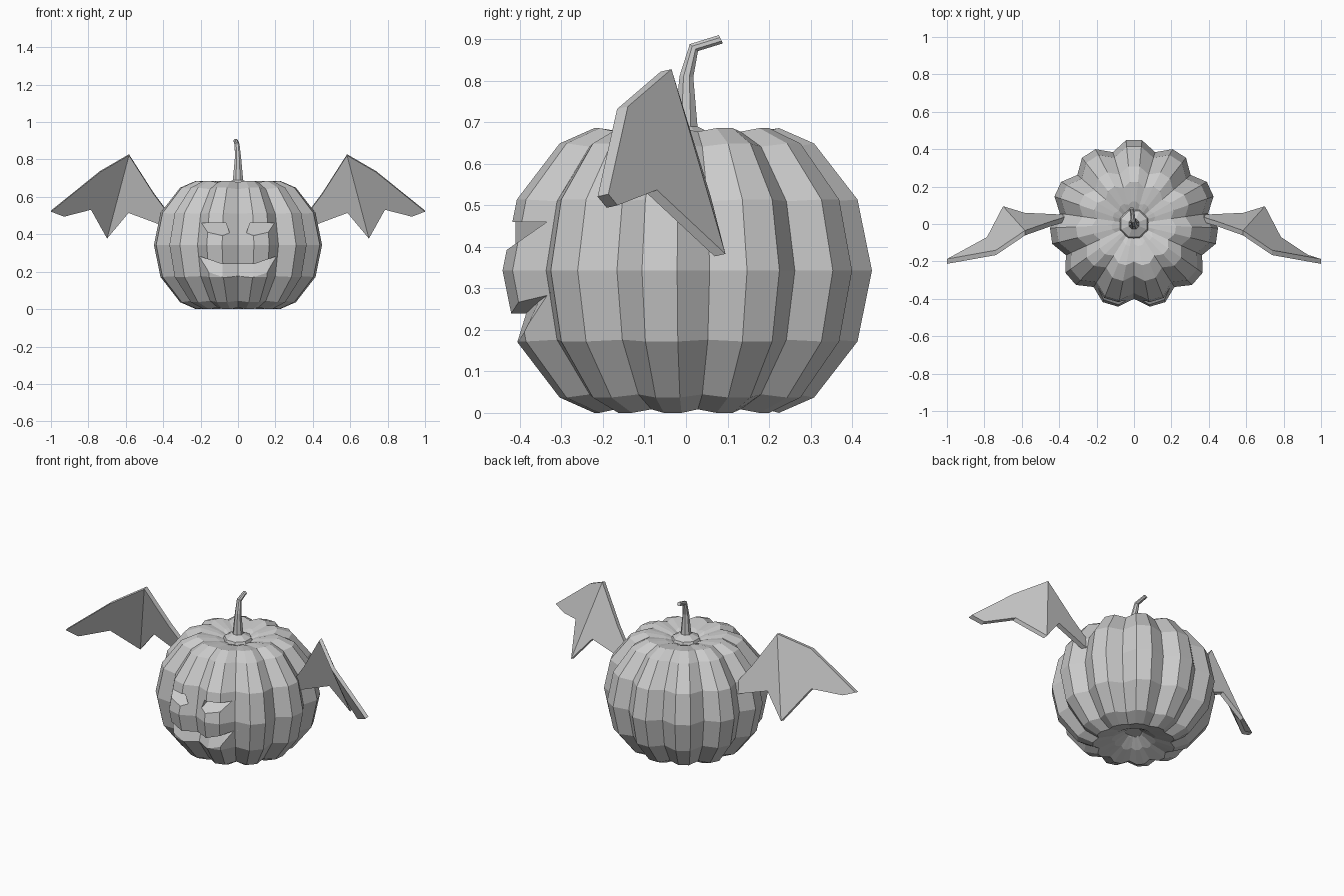
import bpy, bmesh, math
from mathutils import Vector

if "Cube" in bpy.data.objects:
    bpy.data.objects.remove(bpy.data.objects["Cube"])


def make(name, verts, faces):
    me = bpy.data.meshes.new(name)
    bm = bmesh.new()
    vs = [bm.verts.new(v) for v in verts]
    for f in faces:
        bm.faces.new([vs[i] for i in f])
    bmesh.ops.recalc_face_normals(bm, faces=bm.faces)
    bm.to_mesh(me)
    bm.free()
    ob = bpy.data.objects.new(name, me)
    bpy.context.collection.objects.link(ob)
    return ob


def loft(name, rings):
    """Skin equal-sized closed rings and cap both ends."""
    n = len(rings[0])
    verts = [v for r in rings for v in r]
    faces = [(a * n + k, a * n + (k + 1) % n, (a + 1) * n + (k + 1) % n, (a + 1) * n + k)
             for a in range(len(rings) - 1) for k in range(n)]
    faces.append(tuple(range(n)))
    faces.append(tuple(range((len(rings) - 1) * n, len(rings) * n)))
    return make(name, verts, faces)


# Ribbed body: 11 lobes, each with a valley and two crest points
profile = [(.05, .07), (.12, .03), (.225, 0), (.31, .037), (.415, .172), (.45, .343),
           (.415, .514), (.31, .649), (.225, .686), (.12, .67), (.05, .645)]
rings = []
for r, z in profile:
    ring = []
    for k in range(33):
        a = 2 * math.pi * k / 33
        s = .89 if k % 3 == 0 else 1
        zz = z if s == 1 else .343 + (z - .343) * .975
        ring.append((r * s * math.sin(a), -r * s * math.cos(a), zz))
    rings.append(ring)
body = loft("pumpkin_body", rings)

# Carved face: wedge cutters for the eyes and the grin
cutters = []
for s in (1, -1):
    sections = [[(s * xb, -.335, .46), (s * xb, -.50, .46), (s * xf, -.50, .345)]
                for xb, xf in ((.065, .02), (.205, .235))]
    cutters.append(loft("eye_cutter", sections))

half = [(0, -.352, .24, .178, -.368), (.083, -.385, .24, .165, -.408),
        (.165, -.355, .268, .188, -.392), (.225, -.325, .29, .245, -.34)]
stations = [(-x, *rest) for x, *rest in half[:0:-1]] + half
cutters.append(loft("mouth_cutter", [
    [(x, yb, zt), (x, -.5, zt), (x, -.5, zf), (x, yf, zf)]
    for x, yb, zt, zf, yf in stations]))

bpy.context.view_layer.objects.active = body
for c in cutters:
    c.hide_render = True
    m = body.modifiers.new("carve", 'BOOLEAN')
    m.operation = 'DIFFERENCE'
    m.solver = 'EXACT'
    m.object = c
    bpy.ops.object.modifier_apply(modifier=m.name)
for c in cutters:
    bpy.data.objects.remove(c)

# Bent stem with a flared foot: centre, radius, forward tilt of the ring
path = [((0, 0, .645), .085, 0), ((0, 0, .668), .075, 0), ((0, 0, .69), .03, 0),
        ((0, .001, .81), .018, -5), ((-.005, .019, .88), .014, -40),
        ((-.012, .084, .90), .012, -65)]
rings = []
for c, r, tilt in path:
    t = math.radians(-tilt)
    ring = []
    for k in range(8):
        a = 2 * math.pi * (k + .5) / 8
        x, y = r * math.cos(a), r * math.sin(a)
        ring.append(Vector(c) + Vector((x, y * math.cos(t), -y * math.sin(t))))
    rings.append(ring)
loft("stem", rings)

# Bat wings: folded outline (rear face) thickened towards the front
outline = [(.36, .04, .50), (.45, .012, .62), (.583, -.035, .828), (.738, -.14, .738),
           (1.0, -.187, .527), (.93, -.165, .50), (.786, -.07, .537), (.70, .095, .383),
           (.585, .06, .52), (.37, .05, .44)]
n = len(outline)
panels = [(0, 1, 2, 7, 8, 9), (2, 3, 4, 5, 6, 7)]
for s, name in ((1, "right_wing"), (-1, "left_wing")):
    verts = [(s * x, y, z) for x, y, z in outline]
    verts += [(s * x, y - .026, z - .006) for x, y, z in outline]
    faces = panels + [tuple(i + n for i in p) for p in panels]
    faces += [(i, (i + 1) % n, (i + 1) % n + n, i + n) for i in range(n)]
    make(name, verts, faces)
